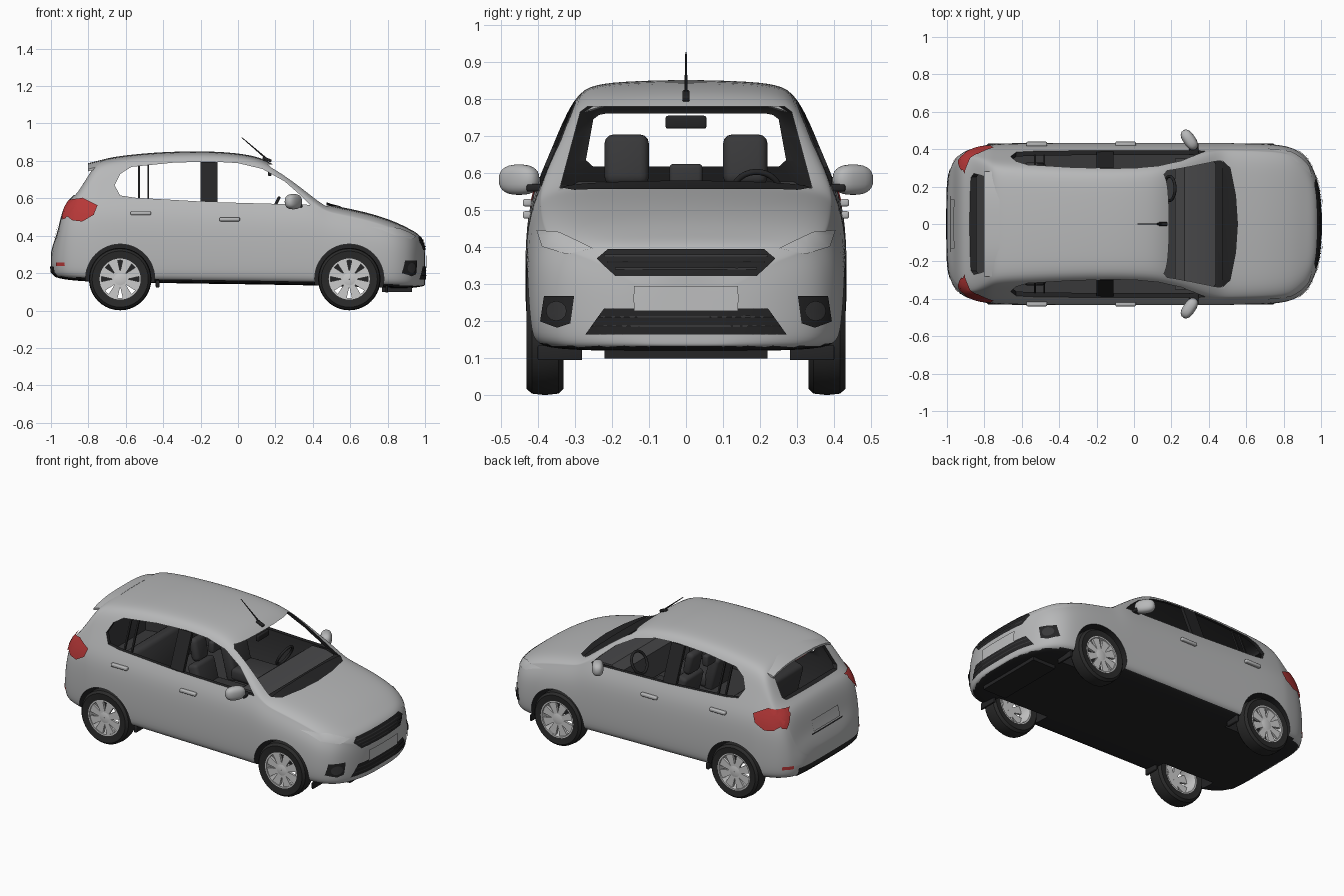
import bpy, bmesh, math
from mathutils import Vector, Matrix
from mathutils.bvhtree import BVHTree

if "Cube" in bpy.data.objects:
    bpy.data.objects.remove(bpy.data.objects["Cube"])


def material(name, r, g, b):
    m = bpy.data.materials.new(name)
    m.use_nodes = True
    m.diffuse_color = (r, g, b, 1)
    m.node_tree.nodes["Principled BSDF"].inputs["Base Color"].default_value = (r, g, b, 1)
    return m


PAINT = material("silver paint", .475, .48, .485)
BLACK = material("black trim", .018, .018, .019)
RUBBER = material("tyre rubber", .023, .023, .023)
ALLOY = material("wheel alloy", .6, .6, .6)
RED = material("red lamp", .48, .04, .04)
CABIN = material("cabin grey", .04, .04, .042)
DASH = material("dashboard grey", .065, .065, .068)
LAMP = material("lamp and plate", .51, .515, .52)


def make(name, bm, mats, fix=True):
    if fix:
        bmesh.ops.recalc_face_normals(bm, faces=bm.faces)
    me = bpy.data.meshes.new(name)
    bm.to_mesh(me)
    bm.free()
    ob = bpy.data.objects.new(name, me)
    for m in mats:
        me.materials.append(m)
    bpy.context.collection.objects.link(ob)
    return ob


def place(axis, u, v, w):
    return Vector({"x": (w, u, v), "y": (u, w, v), "z": (u, v, w)}[axis])


def prism(name, pts, axis, lo, hi, mats, matrix=None):
    bm = bmesh.new()
    a, b = ([bm.verts.new(place(axis, u, v, w)) for u, v in pts] for w in (lo, hi))
    bm.faces.new(a)
    bm.faces.new(b)
    for i in range(len(a)):
        bm.faces.new((a[i - 1], a[i], b[i], b[i - 1]))
    if matrix:
        bm.transform(matrix)
    return make(name, bm, mats)


def block(name, loc, size, mat, tilt=0, round_=.3):
    bm = bmesh.new()
    bmesh.ops.create_cube(bm, size=1)
    bm.transform(Matrix.Diagonal((*size, 1)))
    bmesh.ops.bevel(bm, geom=bm.edges[:], offset=min(size) * round_, segments=3, profile=.5, affect='EDGES')
    bm.transform(Matrix.Translation(loc) @ Matrix.Rotation(tilt, 4, 'Y'))
    return make(name, bm, [mat])


def lathe(name, profile, centre, mat, n=40):
    # closed (radius, offset) profile turned about the y axis
    bm = bmesh.new()
    rings = []
    for k in range(n):
        a = math.tau * k / n
        rings.append([bm.verts.new((r * math.cos(a), o, r * math.sin(a))) for r, o in profile])
    for k in range(n):
        for i in range(len(profile)):
            bm.faces.new((rings[k - 1][i - 1], rings[k - 1][i], rings[k][i], rings[k][i - 1]))
    bm.transform(Matrix.Translation(centre))
    return make(name, bm, [mat])


def apply(ob, kind, **settings):
    mod = ob.modifiers.new(kind, kind)
    for key, value in settings.items():
        setattr(mod, key, value)
    bpy.context.view_layer.objects.active = ob
    bpy.ops.object.modifier_apply(modifier=mod.name)


# body stations: x, underside, belt, top, half width
ROWS = [(-1, .2, .27, .31, .23), (-.985, .19, .32, .365, .29), (-.965, .175, .37, .415, .335),
        (-.945, .17, .46, .515, .36), (-.915, .165, .535, .585, .385), (-.87, .16, .57, .615, .405),
        (-.8, .155, .585, .73, .422), (-.77, .155, .59, .775, .427), (-.74, .155, .59, .802, .43),
        (-.65, .15, .59, .823, .435), (-.4, .147, .585, .848, .435), (-.1, .142, .575, .85, .435),
        (.08, .14, .57, .828, .435), (.17, .138, .565, .795, .435), (.3, .136, .56, .7, .435),
        (.4, .134, .555, .62, .435), (.47, .132, .522, .567, .435), (.54, .13, .505, .553, .435),
        (.7, .125, .47, .52, .432), (.82, .12, .432, .48, .42), (.88, .12, .405, .453, .392),
        (.92, .12, .385, .432, .36), (.95, .123, .367, .416, .315), (.975, .127, .345, .395, .255),
        (.99, .13, .315, .362, .195), (1, .135, .28, .325, .13)]


def station(x):
    for a, b in zip(ROWS, ROWS[1:]):
        if x <= b[0]:
            t = (x - a[0]) / (b[0] - a[0])
            return [p + (q - p) * t for p, q in zip(a, b)]


def outer_section(zb, belt, top, w):
    h, edge = belt - zb, top - .035
    yb = .91 * w
    yr = yb - .42 * (edge - belt)
    return [(0, zb), (.8 * w, zb), (.96 * w, zb + .015), (.99 * w, zb + .06), (w, zb + .45 * h),
            (.985 * w, zb + .8 * h), (yb, belt), ((yb + yr) / 2, (belt + edge) / 2), (yr, edge),
            (yr - .05, top - .008), (yr / 2, top), (0, top + .004)]


def inner_section(x):
    _, _, belt, _, w = station(x)
    top = min(station(x - .02)[3], station(x + .02)[3]) - .018
    yb = .91 * w - .025
    yr = yb - .42 * max(top - .03 - belt, 0)
    return [(0, .36), (yb, .36), (yb, min(belt, top - .035)), (yr, top - .03), (yr - .05, top), (0, top)]


def loft(bm, xs, sections):
    rings = []
    for x, sec in zip(xs, sections):
        pts = sec + [(-y, z) for y, z in sec[-2:0:-1]]
        rings.append([bm.verts.new((x, y, z)) for y, z in pts])
    for a, b in zip(rings, rings[1:]):
        for i in range(len(a)):
            bm.faces.new((a[i - 1], a[i], b[i], b[i - 1]))
    return rings


# body shell
bm = bmesh.new()
rings = loft(bm, [r[0] for r in ROWS], [outer_section(*r[1:]) for r in ROWS])
for ring in (rings[0], rings[-1]):
    n = 11
    mid = [ring[0]] * 2 + [bm.verts.new((ring[0].co.x, 0, ring[j].co.z)) for j in range(2, n - 1)] + [ring[n]] * 2
    for s in (1, -1):
        for j in range(1, n - 1):
            bm.faces.new((ring[s * j], ring[s * (j + 1)], mid[j + 1], mid[j]))
body = make("body_shell", bm, [PAINT, BLACK, CABIN])
apply(body, 'SUBSURF', levels=2)
for p in body.data.polygons:
    p.material_index = int(p.normal.z < -.85 and p.center.z < .25)
bm = bmesh.new()
bm.from_mesh(body.data)
skin = BVHTree.FromBMesh(bm)
bm.free()


def cut(cutter, index=1):
    for p in cutter.data.polygons:
        p.material_index = index
    apply(body, 'BOOLEAN', object=cutter, operation='DIFFERENCE', solver='EXACT')
    bpy.data.objects.remove(cutter)


# cabin space, window openings and wheel arches
slots = [PAINT, BLACK, CABIN]
bm = bmesh.new()
xs = [-.88 + 1.33 * i / 26 for i in range(27)]
ends = loft(bm, xs, [inner_section(x) for x in xs])
bm.faces.new(ends[0])
bm.faces.new(ends[-1])
cut(make("cabin_cutter", bm, slots), 2)
cut(prism("side_window_cutter", [(.385, .565), (.33, .62), (.25, .69), (.13, .757), (0, .788), (-.15, .797),
          (-.35, .79), (-.57, .768), (-.63, .73), (-.66, .67), (-.63, .615), (-.55, .603), (-.15, .58)],
          "y", -.7, .7, slots))
cut(prism("windscreen_cutter", [(-.34, .56), (.34, .56), (.285, .765), (.265, .78), (-.265, .78), (-.285, .765)],
          "x", 0, .8, slots))
cut(prism("rear_window_cutter", [(-.25, .617), (.25, .617), (.27, .635), (.25, .745), (.23, .76), (-.23, .76),
          (-.25, .745), (-.27, .635)], "x", -1.2, -.6, slots))
WHEELS = [(x, s) for x in (-.63, .595) for s in (1, -1)]
for x, s in WHEELS:
    circle = [(x + .185 * math.cos(math.tau * k / 48), .17 + .185 * math.sin(math.tau * k / 48)) for k in range(48)]
    cut(prism("arch_cutter", circle, "y", .27 * s, .7 * s, slots))


def decal(name, pts, axis, side, mat, off=.004, step=.025):
    # thin sheet laid on the body skin, seen along the given axis
    bm = bmesh.new()
    bm.faces.new([bm.verts.new((u, v, 0)) for u, v in pts])
    for k in range(2):
        lo, hi = min(p[k] for p in pts), max(p[k] for p in pts)
        no = Vector((1 - k, k, 0))
        for i in range(1, int((hi - lo) / step) + 1):
            bmesh.ops.bisect_plane(bm, geom=bm.verts[:] + bm.edges[:] + bm.faces[:],
                                   plane_co=no * (lo + i * step), plane_no=no)
    out = place(axis, 0, 0, side)
    missed = []
    for v in bm.verts:
        hit, nor, _, _ = skin.ray_cast(place(axis, v.co.x, v.co.y, 2 * side), -out)
        if hit is None:
            missed.append(v)
        else:
            v.co = hit + (nor if nor.dot(out) > 0 else -nor) * off
    bmesh.ops.delete(bm, geom=missed, context='VERTS')
    bmesh.ops.triangulate(bm, faces=bm.faces[:])
    bm.normal_update()
    for f in bm.faces:
        if f.normal.dot(out) < 0:
            f.normal_flip()
    return make(name, bm, [mat], fix=False)


def strip(u, lo, hi):
    return [(-u, lo), (u, lo), (u, hi), (-u, hi)]


# nose
decal("upper_grille", [(-.24, .368), (-.19, .322), (.19, .322), (.24, .368), (.21, .393), (-.21, .393)], "x", 1, BLACK)
decal("lower_grille", [(-.27, .165), (.27, .165), (.22, .235), (-.22, .235)], "x", 1, BLACK)
for i, (u, z) in enumerate([(.19, .338), (.21, .355), (.22, .372), (.25, .185), (.235, .21)]):
    decal(f"grille_slat_{i}", strip(u, z, z + .005), "x", 1, CABIN, .008)
decal("front_plate", strip(.14, .228, .295), "x", 1, LAMP, .009)
decal("scuttle", [(.47, -.34), (.515, -.3), (.545, -.15), (.555, 0), (.545, .15), (.515, .3), (.47, .34)], "z", 1, BLACK)
prism("front_undertray", strip(.22, .1, .15), "x", .77, .93, [BLACK])

# tail
decal("rear_plate", strip(.13, .4, .465), "x", -1, PAINT, .006)
decal("plate_shadow_line", strip(.15, .385, .393), "x", -1, BLACK)
decal("rear_valance", strip(.29, .18, .235), "x", -1, BLACK)
arc = [(y / 50, .808 - .035 * abs(y / 14.5) ** 3) for y in range(-14, 15, 2)]
lean = Matrix.Identity(4)
lean[2][0], lean[2][3] = .25, .18
prism("roof_spoiler", arc + [(y, z - .012) for y, z in reversed(arc)], "x", -.803, -.72, [PAINT], lean)
block("high_stop_lamp", (-.795, 0, .774), (.012, .11, .014), RED)

# parts on both sides
for s, tag in ((1, "left"), (-1, "right")):
    def flip(pts):
        return [(s * u, v) for u, v in pts]
    decal(f"headlamp_{tag}", flip([(.25, .395), (.32, .38), (.385, .4), (.4, .445), (.34, .438)]), "x", 1, LAMP)
    decal(f"fog_recess_{tag}", flip([(.3, .268), (.38, .268), (.39, .2), (.345, .183), (.31, .195)]), "x", 1, BLACK)
    ring = [(.345 + .027 * math.cos(k * .524), .228 + .027 * math.sin(k * .524)) for k in range(12)]
    decal(f"fog_lamp_{tag}", flip(ring), "x", 1, CABIN, .008)
    decal(f"tail_lamp_side_{tag}", [(-.92, .55), (-.9, .585), (-.83, .6), (-.75, .56), (-.77, .51), (-.83, .475),
                                    (-.88, .48), (-.92, .51)], "y", s, RED, .009)
    decal(f"tail_lamp_rear_{tag}", flip([(.285, .56), (.3, .585), (.35, .59), (.375, .55), (.36, .49), (.34, .485)]),
          "x", -1, RED, .009)
    decal(f"reflector_{tag}", flip([(.32, .238), (.372, .238), (.372, .258), (.32, .258)]), "x", -1, RED)
    for x, z in ((-.52, .52), (-.045, .487)):
        block(f"door_handle_{tag}", (x, s * .428, z), (.11, .024, .02), PAINT)
    for x, half, inset in ((-.155, .045, 0), (-.48, .005, .01), (-.53, .005, .01)):
        prism(f"window_post_{tag}", flip([(.393 - inset, .565), (.3 - inset, .795), (.28, .795), (.37, .565)]),
              "x", x - half, x + half, [BLACK])
    block(f"mirror_arm_{tag}", (.32, s * .4, .56), (.05, .06, .02), BLACK)
    # door mirror: a squared-off ball, swept back
    bm = bmesh.new()
    bmesh.ops.create_uvsphere(bm, u_segments=24, v_segments=14, radius=1)
    for v in bm.verts:
        v.co = [math.copysign(abs(c) ** .8, c) for c in v.co]
    bm.transform(Matrix.Translation((.296, s * .45, .582)) @ Matrix.Rotation(s * .6, 4, 'Z') @ Matrix.Diagonal((.033, .06, .041, 1)))
    make(f"door_mirror_{tag}", bm, [PAINT])
    block(f"front_deflector_{tag}", (.795, s * .34, .115), (.012, .12, .04), BLACK)
    block(f"rear_deflector_{tag}", (-.43, s * .36, .142), (.02, .09, .04), BLACK)
    block(f"seat_back_{tag}", (-.12, s * .16, .455), (.07, .19, .22), CABIN, -.25)
    block(f"headrest_{tag}", (-.16, s * .16, .635), (.055, .12, .14), CABIN, -.2, .45)
    block(f"seat_cushion_{tag}", (.02, s * .16, .4), (.24, .2, .08), CABIN)

# cabin
block("rear_bench", (-.53, 0, .455), (.09, .66, .2), CABIN, -.25)
block("centre_headrest", (-.16, 0, .59), (.04, .09, .07), CABIN)
prism("dashboard", [(.22, .37), (.22, .53), (.27, .568), (.36, .568), (.44, .545), (.44, .37)], "y", -.35, .35, [DASH])
block("cabin_mirror", (.17, 0, .737), (.02, .11, .035), BLACK)
bpy.ops.mesh.primitive_torus_add(location=(.19, .19, .545), rotation=(0, -1.1, 0), major_radius=.065, minor_radius=.008)
bpy.context.object.name = "steering_wheel"
bpy.context.object.data.materials.append(BLACK)

# wheels
for x, s in WHEELS:
    c = Vector((x, s * .38, .168))
    lathe("tyre", [(.11, -.045), (.15, -.05), (.163, -.036), (.167, 0), (.163, .036), (.15, .05), (.11, .045)], c, RUBBER)
    lathe("rim", [(.113, -.045), (.113, .046), (.105, .046), (.101, .03), (.101, -.045)], c, ALLOY)
    lathe("hub", [(.001, s * .02), (.045, s * .02), (.045, s * .036), (.022, s * .042), (.001, s * .042)], c, ALLOY, 24)
    for k in range(8):
        turn = Matrix.Translation(c) @ Matrix.Rotation(math.tau * (k + .5) / 8, 4, 'Y')
        prism("spoke", [(-.014, .03), (.014, .03), (.027, .105), (-.027, .105)], "y", s * .024, s * .039, [ALLOY], turn)

# aerial
base, tip = Vector((.16, 0, .805)), Vector((.02, 0, .925))
bm = bmesh.new()
bmesh.ops.create_cone(bm, cap_ends=True, segments=10, radius1=.005, radius2=.002, depth=(tip - base).length)
bm.transform(Matrix.Translation((base + tip) / 2) @ (tip - base).to_track_quat('Z', 'Y').to_matrix().to_4x4())
make("aerial", bm, [BLACK])
block("aerial_base", (.155, 0, .808), (.05, .02, .016), BLACK, .4)

for ob in bpy.context.collection.objects:
    ob.select_set(ob.type == 'MESH')
bpy.context.view_layer.objects.active = body
bpy.ops.object.shade_smooth_by_angle(angle=math.radians(35))
